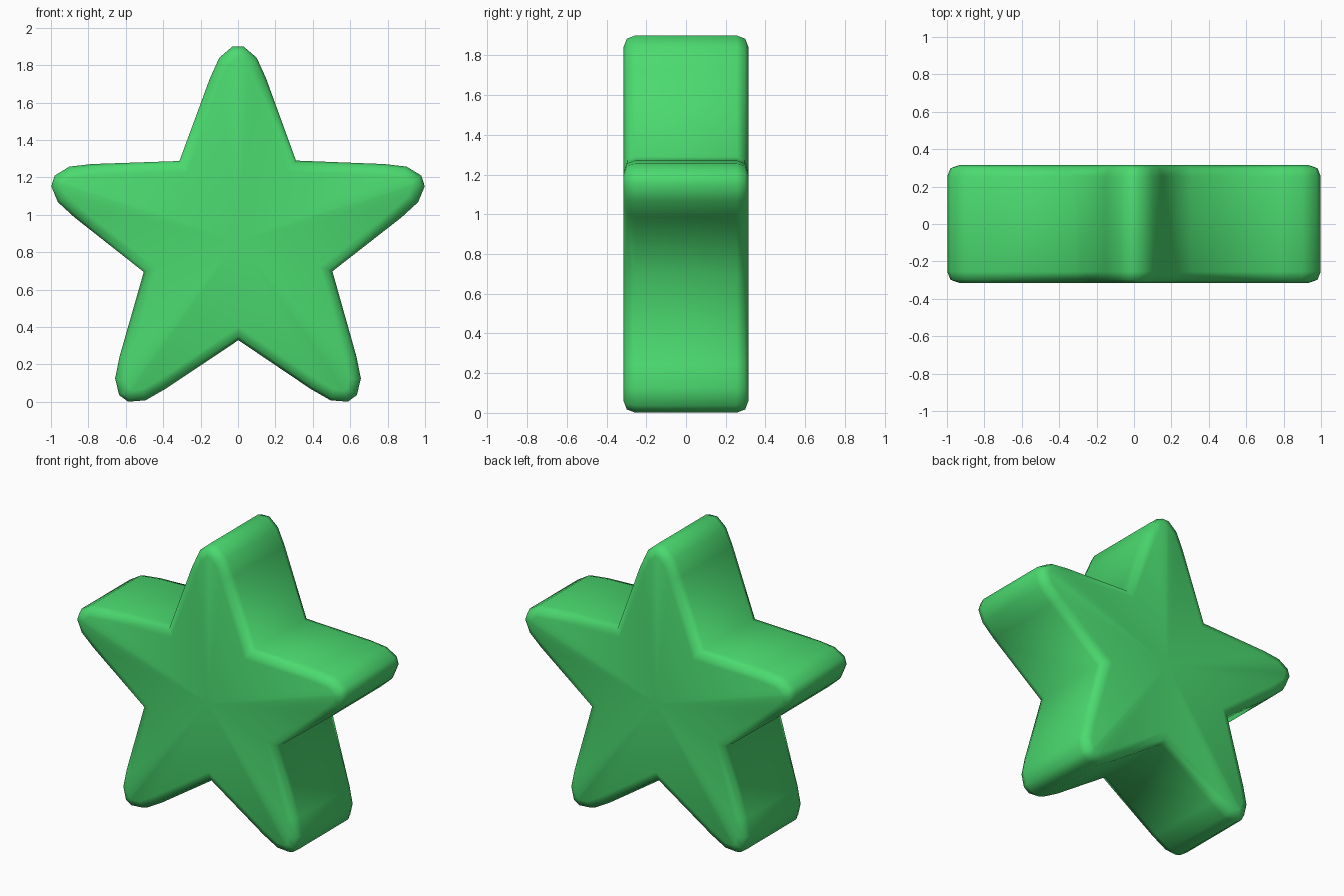
import bpy, bmesh, math
from mathutils import Vector, Matrix

if "Cube" in bpy.data.objects:
    bpy.data.objects.remove(bpy.data.objects["Cube"])

CENTRE_Z = 0.86
# one arm pointing up: rounded tip, then the notch on its right
ARM = [(-0.15, 0.87), (-0.10, 0.98), (-0.03, 1.04), (0.03, 1.04),
       (0.10, 0.98), (0.15, 0.87), (0.31, 0.43)]
# rounded rim, front to back: (y, inset)
RIM = [(-0.315, 0.06), (-0.298, 0.016), (-0.255, 0.0),
       (0.255, 0.0), (0.298, 0.016), (0.315, 0.06)]

# star outline, clockwise seen from the front
outline = []
for i in range(5):
    turn = Matrix.Rotation(-math.radians(72 * i), 2)
    outline += [turn @ Vector(p) for p in ARM]


def inset(points, d):
    """Move every point inward by d along its mitre."""
    result = []
    n = len(points)
    for i, p in enumerate(points):
        a = (p - points[i - 1]).normalized()
        b = (points[(i + 1) % n] - p).normalized()
        na, nb = Vector((a.y, -a.x)), Vector((b.y, -b.x))
        result.append(p + (na + nb) * (d / (1 + na.dot(nb))))
    return result


# stacked rings joined by quads, with a fan on front and back
bm = bmesh.new()
rings = [[bm.verts.new((p.x, y, p.y + CENTRE_Z)) for p in inset(outline, d)]
         for y, d in RIM]
n = len(outline)
for r0, r1 in zip(rings, rings[1:]):
    for i in range(n):
        j = (i + 1) % n
        bm.faces.new((r0[i], r0[j], r1[j], r1[i]))
for ring, y in ((rings[0], RIM[0][0]), (rings[-1], RIM[-1][0])):
    hub = bm.verts.new((0, y, CENTRE_Z))
    for i in range(n):
        bm.faces.new((hub, ring[i], ring[(i + 1) % n]))
bmesh.ops.recalc_face_normals(bm, faces=bm.faces[:])
for f in bm.faces:
    f.smooth = True

mesh = bpy.data.meshes.new("star")
bm.to_mesh(mesh)
bm.free()
star = bpy.data.objects.new("star", mesh)
bpy.context.collection.objects.link(star)

green = bpy.data.materials.new("green")
green.diffuse_color = (0.07, 0.70, 0.16, 1)
green.use_nodes = True
green.node_tree.nodes["Principled BSDF"].inputs["Base Color"].default_value = green.diffuse_color
mesh.materials.append(green)
